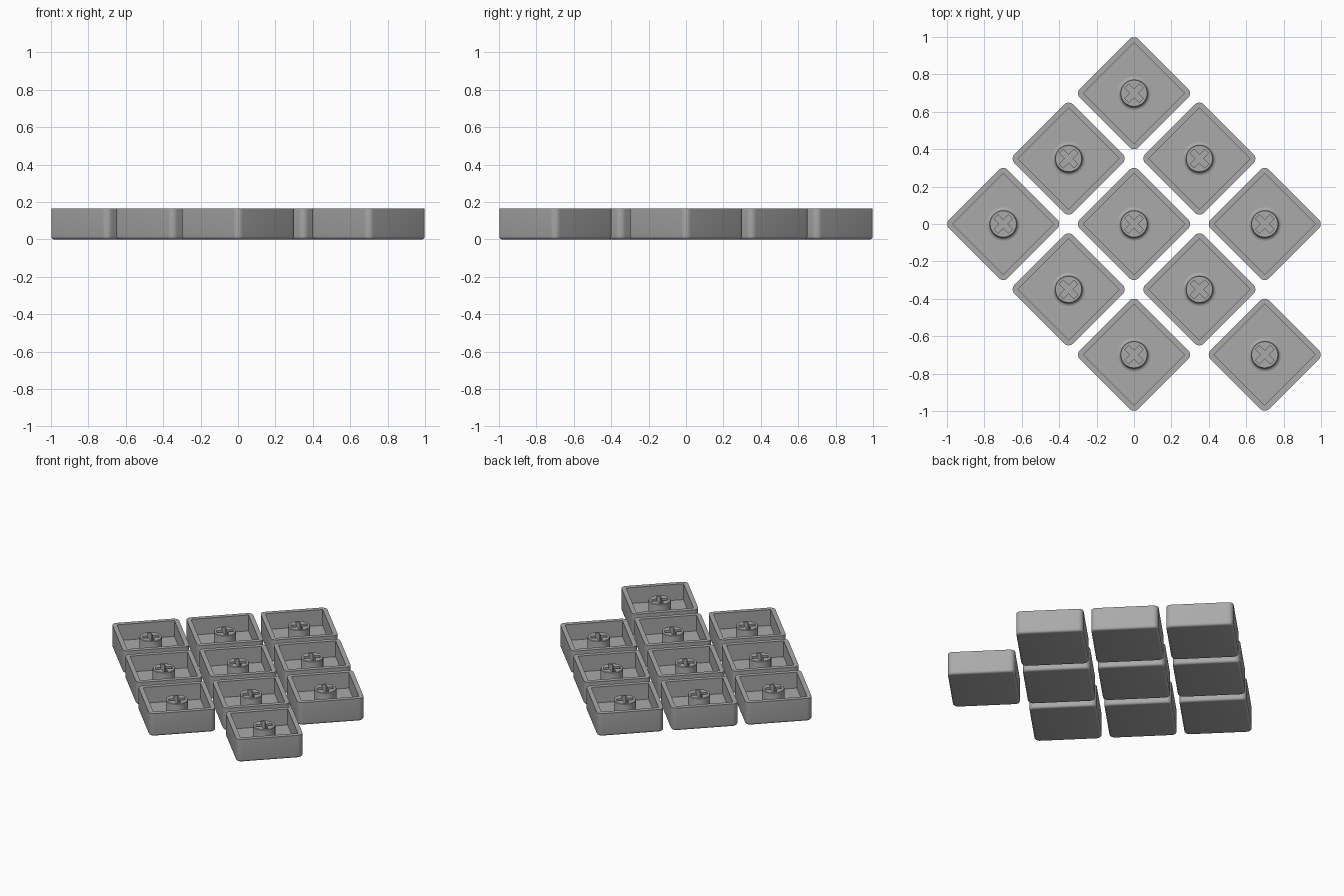
import bpy, bmesh, math
from mathutils import Matrix, Vector

if "Cube" in bpy.data.objects:
    bpy.data.objects.remove(bpy.data.objects["Cube"], do_unlink=True)

HALF, HEIGHT, FLOOR = 0.222, 0.165, 0.05
CORNER, FILLET, WALL = 0.035, 0.017, 0.031
STEM_R, STEM_TOP = 0.073, 0.152

grey = bpy.data.materials.new("plain grey")
grey.use_nodes = True
grey.diffuse_color = (0.4, 0.4, 0.4, 1)
grey.node_tree.nodes["Principled BSDF"].inputs["Base Color"].default_value = grey.diffuse_color


def add_object(name, bm):
    bmesh.ops.recalc_face_normals(bm, faces=bm.faces)
    mesh = bpy.data.meshes.new(name)
    bm.to_mesh(mesh)
    bm.free()
    mesh.materials.append(grey)
    obj = bpy.data.objects.new(name, mesh)
    bpy.context.collection.objects.link(obj)
    return obj


def box(bm, half_x, half_y, z0, z1):
    matrix = Matrix.Translation((0, 0, (z0 + z1) / 2)) @ Matrix.Diagonal((2 * half_x, 2 * half_y, z1 - z0, 1))
    bmesh.ops.create_cube(bm, size=1, matrix=matrix)


def cut(obj, cutters):
    """Subtract the cutters, bake the result and remove the cutters."""
    for cutter in cutters:
        cutter.hide_render = True
        mod = obj.modifiers.new("cut", "BOOLEAN")
        mod.object, mod.operation, mod.solver = cutter, "DIFFERENCE", "EXACT"
    bpy.context.view_layer.update()
    baked = bpy.data.meshes.new_from_object(obj.evaluated_get(bpy.context.evaluated_depsgraph_get()))
    obj.modifiers.clear()
    obj.data = baked
    for cutter in cutters:
        bpy.data.objects.remove(cutter, do_unlink=True)


def smooth(obj):
    bpy.ops.object.select_all(action="DESELECT")
    obj.select_set(True)
    bpy.context.view_layer.objects.active = obj
    bpy.ops.object.shade_smooth_by_angle(angle=math.radians(35))


# Outer block with rounded corners and a softened underside
bm = bmesh.new()
box(bm, HALF, HALF, 0, HEIGHT)
upright = [e for e in bm.edges if abs(e.verts[0].co.z - e.verts[1].co.z) > 0.01]
bmesh.ops.bevel(bm, geom=upright, offset=CORNER, segments=6, profile=0.5, affect="EDGES")
under = [e for e in bm.edges if all(v.co.z < 0.001 for v in e.verts)]
bmesh.ops.bevel(bm, geom=under, offset=FILLET, segments=4, profile=0.5, affect="EDGES")
shell = add_object("cap_shell", bm)

# Square hollow
bm = bmesh.new()
box(bm, HALF - WALL, HALF - WALL, FLOOR, HEIGHT + 0.1)
cut(shell, [add_object("hollow_cutter", bm)])
smooth(shell)

# Round stem, spun from a profile that flares into the floor
flare = 0.017
profile = [(0, STEM_TOP), (STEM_R - 0.003, STEM_TOP), (STEM_R, STEM_TOP - 0.003)]
for i in range(5):
    a = math.radians(90 * i / 4)
    profile.append((STEM_R + flare * (1 - math.cos(a)), FLOOR + flare * (1 - math.sin(a))))
profile += [(STEM_R + flare, FLOOR - 0.005), (0, FLOOR - 0.005)]
bm = bmesh.new()
verts = [bm.verts.new((r, 0, z)) for r, z in profile]
edges = [bm.edges.new(pair) for pair in zip(verts, verts[1:])]
bmesh.ops.spin(bm, geom=verts + edges, cent=(0, 0, 0), axis=(0, 0, 1),
               angle=math.tau, steps=40, use_duplicate=False)
bmesh.ops.remove_doubles(bm, verts=bm.verts, dist=0.0001)
stem = add_object("stem", bm)

# Cross-shaped socket
cutters = []
for half_x, half_y in ((0.055, 0.015), (0.015, 0.055)):
    bm = bmesh.new()
    box(bm, half_x, half_y, FLOOR, HEIGHT + 0.1)
    cutters.append(add_object("socket_cutter", bm))
cut(stem, cutters)
smooth(stem)

# Diamond of nine caps plus one extra at the front left corner
STEP = 0.3495
spots = [((i + j) * STEP, (j - i) * STEP) for i in (-1, 0, 1) for j in (-1, 0, 1)]
spots.append((2 * STEP, -2 * STEP))
for n, (x, y) in enumerate(spots, 1):
    for source, name in ((shell, "cap"), (stem, "stem")):
        part = source if n == 1 else source.copy()
        part.name = f"{name}_{n}"
        if n > 1:
            bpy.context.collection.objects.link(part)
        part.location = Vector((x, y, 0))
        part.rotation_euler.z = math.radians(45)
